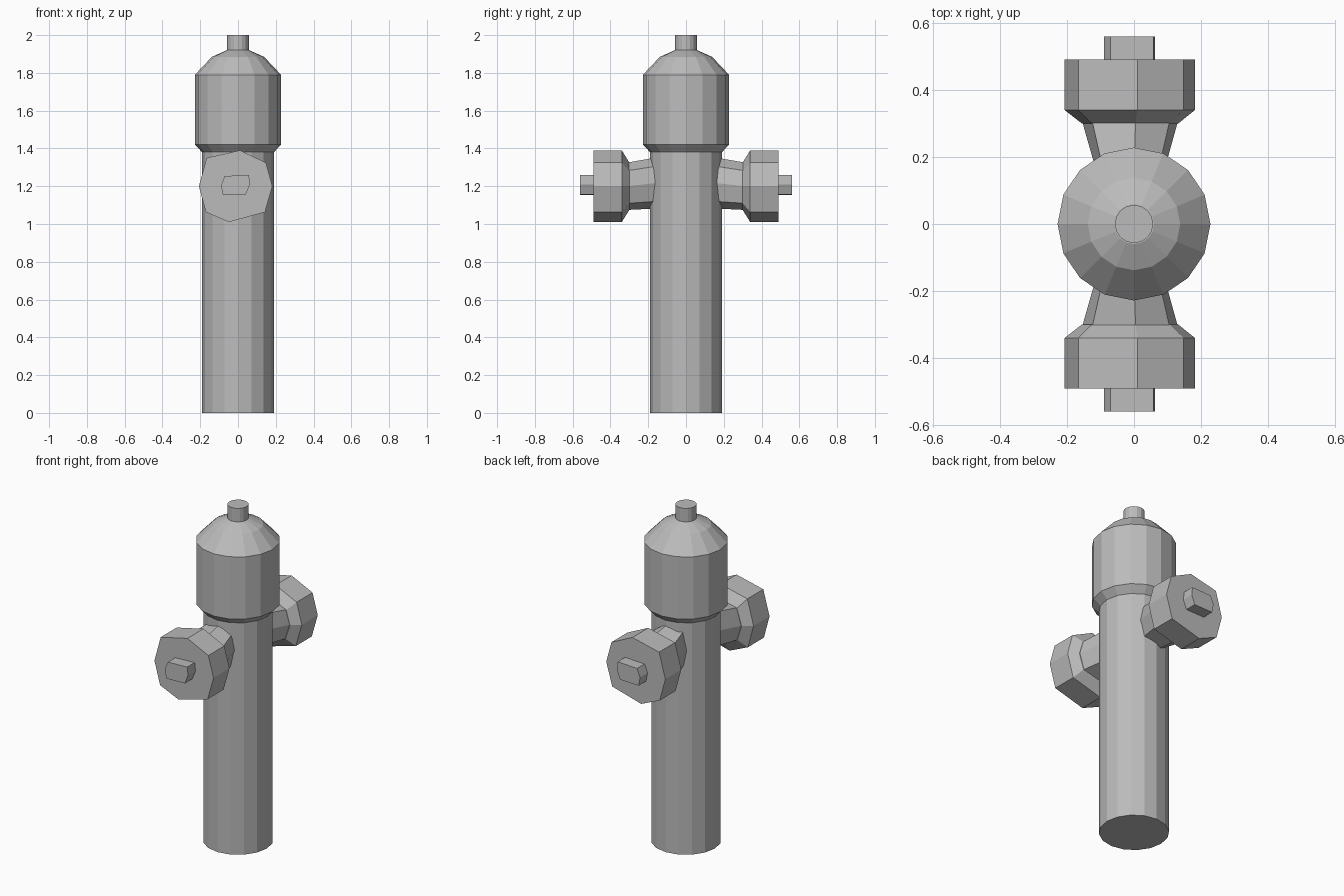
import bpy, bmesh, math

cube = bpy.data.objects.get("Cube")
if cube:
    bpy.data.objects.remove(cube, do_unlink=True)

# One cast-metal grey for the whole hydrant
grey = bpy.data.materials.new("cast metal grey")
grey.use_nodes = True
COLOR = (0.5, 0.5, 0.5, 1)
grey.diffuse_color = COLOR
grey.node_tree.nodes["Principled BSDF"].inputs["Base Color"].default_value = COLOR


def loft(name, rings):
    """Bridge equal-sized rings of points and close both ends."""
    bm = bmesh.new()
    loops = [[bm.verts.new(p) for p in ring] for ring in rings]
    n = len(loops[0])
    for a, b in zip(loops, loops[1:]):
        for i in range(n):
            j = (i + 1) % n
            bm.faces.new((a[i], a[j], b[j], b[i]))
    bm.faces.new(loops[0])
    bm.faces.new(loops[-1])
    bmesh.ops.recalc_face_normals(bm, faces=bm.faces)
    mesh = bpy.data.meshes.new(name)
    bm.to_mesh(mesh)
    bm.free()
    mesh.materials.append(grey)
    obj = bpy.data.objects.new(name, mesh)
    bpy.context.collection.objects.link(obj)
    return obj


def turned(name, profile, sides=16):
    """Turn a radius/height profile around the vertical axis."""
    steps = [2 * math.pi * i / sides for i in range(sides)]
    return loft(name, [[(r * math.cos(t), r * math.sin(t), z) for t in steps]
                       for r, z in profile])


def outlet_ring(outline, y, sx=1, sz=1, lift=0):
    """Scale an outline about the outlet axis and place it at depth y."""
    cx, cz = -0.01, 1.2
    return [(cx + (x - cx) * sx, y, cz + (z - cz) * sz + lift) for x, z in outline]


# Upright barrel, bonnet and top nut
turned("barrel", [(0.19, 0), (0.19, 1.40)])
turned("bonnet", [(0.19, 1.38), (0.228, 1.42), (0.228, 1.79),
                  (0.138, 1.885), (0.06, 1.92)])
turned("top_nut", [(0.057, 1.89), (0.057, 2.0)])

# Hand-cut outlines of the outlet cap and its nut, as x and z
CAP = [(-0.207, 1.2), (-0.166, 1.35), (0.01, 1.39), (0.148, 1.325),
       (0.182, 1.2), (0.143, 1.063), (-0.048, 1.01), (-0.17, 1.063)]
NUT = [(-0.09, 1.206), (-0.07, 1.254), (0.058, 1.259),
       (0.063, 1.21), (0.042, 1.157), (-0.08, 1.154)]

# Matching outlets on the front and back
for side, s in (("front", -1), ("back", 1)):
    loft(side + "_outlet_neck", [outlet_ring(CAP, s * 0.13, 0.48, 0.72, 0.02),
                                 outlet_ring(CAP, s * 0.31, 0.74, 0.66)])
    loft(side + "_outlet_cap", [outlet_ring(CAP, s * 0.30, 0.74, 0.66),
                                outlet_ring(CAP, s * 0.34),
                                outlet_ring(CAP, s * 0.49)])
    loft(side + "_outlet_nut", [outlet_ring(NUT, s * 0.47),
                                outlet_ring(NUT, s * 0.56)])
